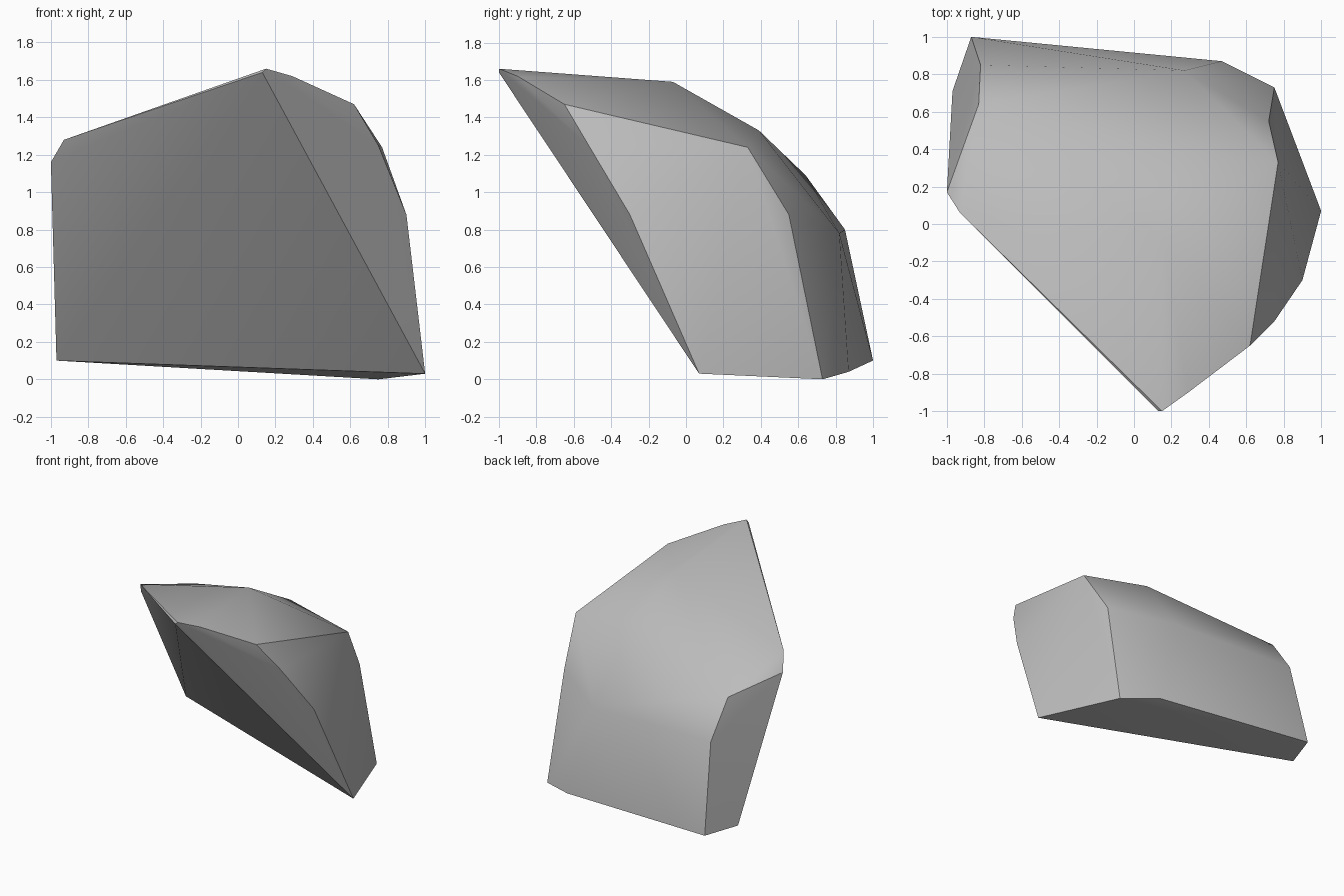
import bpy
import bmesh
from math import radians

cube = bpy.data.objects.get("Cube")
if cube:
    bpy.data.objects.remove(cube, do_unlink=True)


def make_material(name, colour):
    """One flat, matt colour for viewport and render."""
    material = bpy.data.materials.new(name)
    material.use_nodes = True
    material.diffuse_color = colour
    shader = material.node_tree.nodes["Principled BSDF"]
    shader.inputs["Base Color"].default_value = colour
    shader.inputs["Roughness"].default_value = 0.9
    return material


def hull_object(name, outlines, material, crease_angle):
    """Wrap a convex skin round the corner outlines and shade it."""
    mesh = bpy.data.meshes.new(name)
    bm = bmesh.new()
    for outline in outlines.values():
        for corner in outline:
            bm.verts.new(corner)
    hull = bmesh.ops.convex_hull(bm, input=bm.verts[:])
    # Drop any corner that ended up inside the skin
    loose = set(hull["geom_interior"]) | set(hull["geom_unused"])
    loose_verts = [item for item in loose if isinstance(item, bmesh.types.BMVert)]
    bmesh.ops.delete(bm, geom=loose_verts, context="VERTS")
    bmesh.ops.recalc_face_normals(bm, faces=bm.faces[:])
    bm.to_mesh(mesh)
    bm.free()
    mesh.materials.append(material)

    obj = bpy.data.objects.new(name, mesh)
    bpy.context.collection.objects.link(obj)
    bpy.ops.object.select_all(action="DESELECT")
    obj.select_set(True)
    bpy.context.view_layer.objects.active = obj
    bpy.ops.object.shade_smooth_by_angle(angle=crease_angle)
    return obj


# Corners of the chipped boulder, grouped by the ridge they lie on
ridges = {
    "overhanging_tip": [(0.15, -1, 1.66), (0.13, -1, 1.64), (0.29, -0.9, 1.62)],
    "left_front_edge": [(0.62, -0.65, 1.47), (0.75, -0.52, 1.25), (0.9, -0.3, 0.88)],
    "left_back_edge": [(0.77, 0.33, 1.24), (0.72, 0.55, 0.88)],
    "base": [(1, 0.07, 0.03), (0.75, 0.73, 0), (0.47, 0.87, 0.04),
             (-0.87, 1, 0.1), (-0.97, 0.71, 0.1)],
    "right_end": [(-1, 0.17, 1.16), (-0.93, 0.06, 1.28),
                  (-0.83, 0.64, 1.09), (-0.82, 0.85, 0.8)],
    "rounded_back": [(0.15, -0.07, 1.59), (0.2, 0.39, 1.33), (0.27, 0.82, 0.78)],
}

stone = make_material("stone_grey", (0.5, 0.5, 0.5, 1))
hull_object("boulder", ridges, stone, radians(30))
